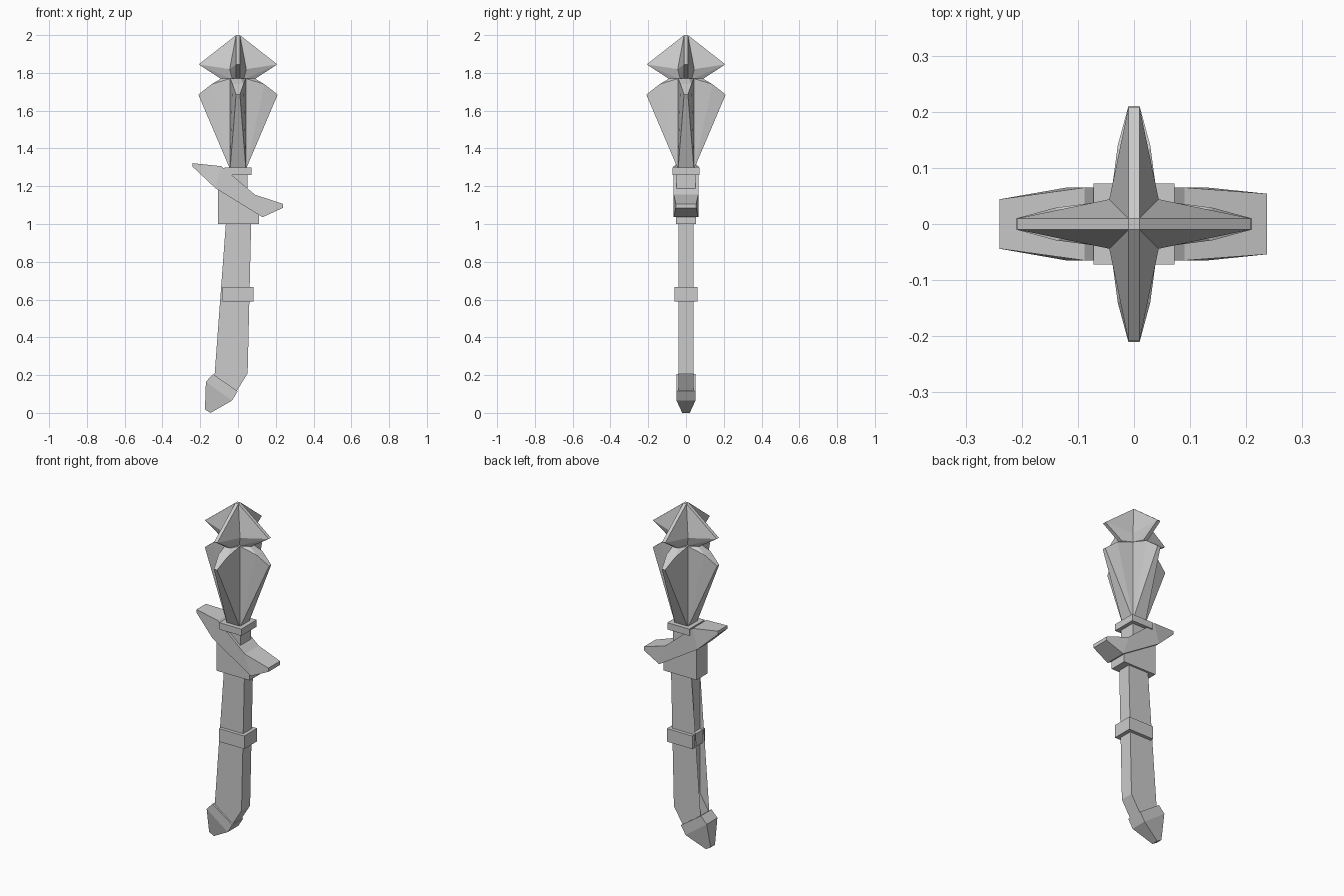
import bpy, bmesh
from math import pi
from mathutils import Matrix

if "Cube" in bpy.data.objects:
    bpy.data.objects.remove(bpy.data.objects["Cube"])


def finish(bm, name):
    bmesh.ops.recalc_face_normals(bm, faces=bm.faces)
    mesh = bpy.data.meshes.new(name)
    bm.to_mesh(mesh)
    bm.free()
    obj = bpy.data.objects.new(name, mesh)
    bpy.context.collection.objects.link(obj)
    return obj


def prism(name, profile):
    """Front profile of (x, z, half depth) points, spanned from -y to +y."""
    bm = bmesh.new()
    front = [bm.verts.new((x, -d, z)) for x, z, d in profile]
    back = [bm.verts.new((x, d, z)) for x, z, d in profile]
    caps = [bm.faces.new(front), bm.faces.new(back[::-1])]
    n = len(profile)
    for i in range(n):
        j = (i + 1) % n
        bm.faces.new((front[i], back[i], back[j], front[j]))
    bmesh.ops.triangulate(bm, faces=caps)
    return finish(bm, name)


def block(name, x0, x1, depth, z0, z1):
    return prism(name, [(x0, z0, depth), (x1, z0, depth), (x1, z1, depth), (x0, z1, depth)])


def blade(name, points, turn):
    """Convex faceted flange of mirrored (radius, half width, z) points."""
    bm = bmesh.new()
    verts = [bm.verts.new((r, s * w, z)) for r, w, z in points for s in (-1, 1)]
    res = bmesh.ops.convex_hull(bm, input=verts)
    junk = [v for v in set(res["geom_interior"] + res["geom_unused"])
            if isinstance(v, bmesh.types.BMVert)]
    bmesh.ops.delete(bm, geom=junk, context='VERTS')
    bm.transform(Matrix.Rotation(turn, 4, 'Z'))
    return finish(bm, name)


# Grip with bent lower end
d = 0.04
prism("grip", [(-0.063, 1.02, d), (0.07, 1.02, d), (0.051, 0.21, d), (-0.01, 0.11, d),
               (-0.125, 0.185, d), (-0.062, 0.29, d)])
block("grip_band", -0.083, 0.083, 0.06, 0.59, 0.667)

# Pommel: slanted collar tapering to a small flat tip
bm = bmesh.new()
rings = []
for (xa, za), (xb, zb), d in [((-0.132, 0.205), (-0.002, 0.115), 0.05),
                              ((-0.170, 0.165), (-0.032, 0.065), 0.05),
                              ((-0.175, 0.018), (-0.145, 0.0), 0.02)]:
    rings.append([bm.verts.new(p) for p in
                  ((xa, -d, za), (xb, -d, zb), (xb, d, zb), (xa, d, za))])
for a, b in zip(rings, rings[1:]):
    for i in range(4):
        j = (i + 1) % 4
        bm.faces.new((a[i], a[j], b[j], b[i]))
bm.faces.new(rings[0])
bm.faces.new(rings[-1])
finish(bm, "pommel")

# Guard base and slanted crossguard
d = 0.052
prism("guard_base", [(-0.105, 1.0, d), (0.112, 1.0, d), (0.112, 1.07, d), (-0.105, 1.2, d)])
w = 0.065
prism("crossguard", [(-0.24, 1.322, 0.044), (-0.088, 1.306, w), (0.09, 1.155, w),
                     (0.237, 1.107, 0.054), (0.237, 1.085, 0.054), (0.13, 1.036, w),
                     (-0.12, 1.19, w), (-0.24, 1.303, 0.044)])

# Neck and collar
block("neck", -0.05, 0.05, 0.05, 1.12, 1.27)
block("neck_collar", -0.072, 0.072, 0.072, 1.26, 1.30)

# Four-flanged head, each flange a lower and an upper blade
lower = [(0, 0.042, 1.29), (0.042, 0.042, 1.29), (0.042, 0.042, 1.77), (0, 0.042, 1.77),
         (0.21, 0.01, 1.685), (0.14, 0.029, 1.74), (0.09, 0.015, 1.77)]
upper = [(0, 0.01, 2.0), (0.01, 0.01, 2.0), (0.044, 0.044, 1.82), (0, 0.03, 1.765),
         (0.03, 0.03, 1.765), (0.09, 0.012, 1.768), (0.208, 0.01, 1.845)]
for k in range(4):
    blade(f"lower_flange_{k + 1}", lower, k * pi / 2)
    blade(f"upper_flange_{k + 1}", upper, k * pi / 2)
